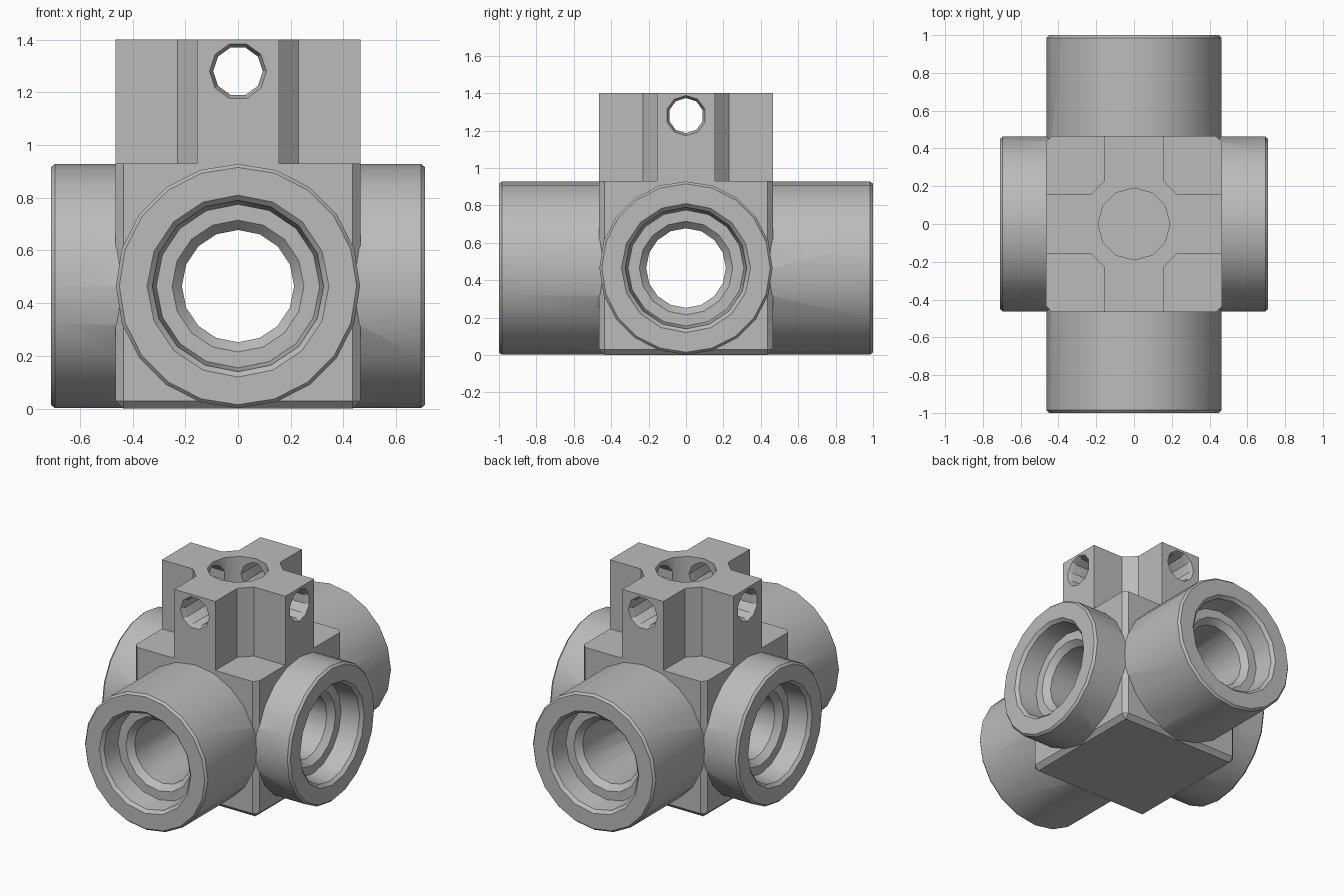
import bpy
import bmesh
from math import cos, sin, pi, radians
from mathutils import Matrix

cube = bpy.data.objects.get("Cube")
if cube:
    bpy.data.objects.remove(cube, do_unlink=True)

HALF = 0.465           # half width of the block, and height of the pipe axes
CROWN_TOP = 1.40

grey = bpy.data.materials.new("cast grey")
grey.use_nodes = True
colour = (0.5, 0.5, 0.5, 1)
grey.diffuse_color = colour
grey.node_tree.nodes["Principled BSDF"].inputs["Base Color"].default_value = colour


def add_object(name, bm):
    bmesh.ops.recalc_face_normals(bm, faces=bm.faces[:])
    mesh = bpy.data.meshes.new(name)
    bm.to_mesh(mesh)
    bm.free()
    mesh.materials.append(grey)
    obj = bpy.data.objects.new(name, mesh)
    bpy.context.collection.objects.link(obj)
    return obj


def turned(name, profile, sides, axis, z):
    """Solid of revolution; profile is (radius, position) along the axis."""
    bm = bmesh.new()
    rings = [[bm.verts.new((r * cos(2 * pi * i / sides), r * sin(2 * pi * i / sides), p))
              for i in range(sides)] for r, p in profile]
    for a, b in zip(rings, rings[1:]):
        for i in range(sides):
            j = (i + 1) % sides
            bm.faces.new((a[i], a[j], b[j], b[i]))
    bm.faces.new(rings[0])
    bm.faces.new(rings[-1])
    turn = {"X": Matrix.Rotation(pi / 2, 4, "Y"),
            "Y": Matrix.Rotation(pi / 2, 4, "X"),
            "Z": Matrix.Identity(4)}[axis]
    bm.transform(Matrix.Translation((0, 0, z)) @ turn)
    return add_object(name, bm)


def both_ends(half_profile):
    """Mirror a profile that runs from the middle out to one end."""
    return [(r, -p) for r, p in reversed(half_profile)] + half_profile


def combine(target, tool, operation):
    mod = target.modifiers.new("cut", "BOOLEAN")
    mod.operation = operation
    mod.solver = "EXACT"
    mod.object = tool
    bpy.context.view_layer.objects.active = target
    bpy.ops.object.modifier_apply(modifier=mod.name)
    bpy.data.objects.remove(tool, do_unlink=True)


# Central block with bevelled upright and bottom edges
bm = bmesh.new()
bmesh.ops.create_cube(bm, size=2 * HALF, matrix=Matrix.Translation((0, 0, HALF)))
edges = [e for e in bm.edges if min(v.co.z for v in e.verts) < 0.01]
bmesh.ops.bevel(bm, geom=edges, offset=0.03, segments=1, affect="EDGES")
body = add_object("pipe_cross_body", bm)

# Crossing pipes: long one front to back, short one side to side
lengths = {"Y": 1.0, "X": 0.71}
for axis, end in lengths.items():
    pipe = turned("pipe", both_ends([(HALF - 0.002, end - 0.015), (HALF - 0.015, end)]),
                  20, axis, HALF)
    combine(body, pipe, "UNION")

# Stepped sockets and through bores
for axis, end in lengths.items():
    bore = turned("bore", both_ends([(0.213, end - 0.19), (0.25, end - 0.15),
                                     (0.31, end - 0.15), (0.325, end - 0.02),
                                     (0.345, end), (0.345, end + 0.1)]),
                  16, axis, HALF)
    combine(body, bore, "DIFFERENCE")

# Cross-shaped crown with chamfered inner corners
quarter = [(HALF, -0.155), (HALF, 0.155), (0.23, 0.155), (0.155, 0.23)]
outline = []
for turn in range(4):
    c, s = round(cos(turn * pi / 2)), round(sin(turn * pi / 2))
    outline += [(x * c - y * s, x * s + y * c) for x, y in quarter]
bm = bmesh.new()
base = bm.faces.new([bm.verts.new((x, y, 2 * HALF)) for x, y in outline])
walls = bmesh.ops.extrude_face_region(bm, geom=[base], use_keep_orig=True)
bmesh.ops.translate(bm, vec=(0, 0, CROWN_TOP - 2 * HALF),
                    verts=[v for v in walls["geom"] if isinstance(v, bmesh.types.BMVert)])
crown = add_object("crown", bm)

# Upright hole in the crown, closed by the block below
combine(crown, turned("stem_hole", [(0.19, 0.8), (0.19, 1.5)], 12, "Z", 0), "DIFFERENCE")

# Pin holes through the crown arms
for axis in "XY":
    pin = turned("pin_hole", both_ends([(0.094, HALF - 0.03), (0.108, HALF), (0.108, 0.6)]),
                 10, axis, 1.28)
    combine(crown, pin, "DIFFERENCE")

# Smooth the turned surfaces, keep real corners sharp
for obj in (body, crown):
    bpy.ops.object.select_all(action="DESELECT")
    obj.select_set(True)
    bpy.context.view_layer.objects.active = obj
    bpy.ops.object.shade_smooth_by_angle(angle=radians(32))
